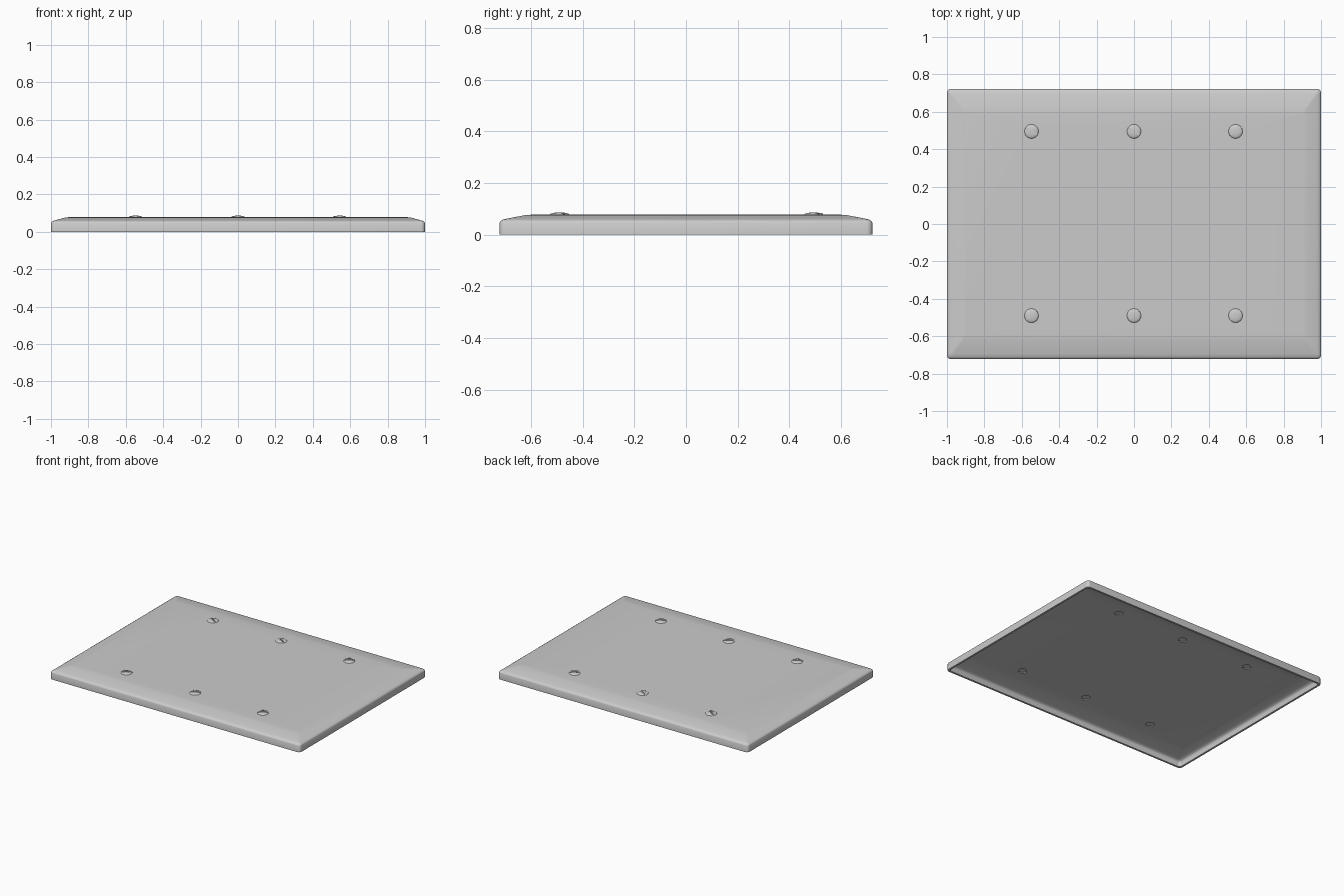
import bpy, bmesh, math
from mathutils import Matrix

if "Cube" in bpy.data.objects:
    bpy.data.objects.remove(bpy.data.objects["Cube"])

HOLES = [(x, y) for y in (0.495, -0.49) for x in (-0.548, 0.0, 0.543)]
SLOT_ANGLES = [-32, -32, 32, 32, 32, 32]
T = 0.014  # sheet thickness

gray = bpy.data.materials.new("light_gray")
gray.diffuse_color = (0.6, 0.6, 0.6, 1)
gray.use_nodes = True
gray.node_tree.nodes["Principled BSDF"].inputs["Base Color"].default_value = gray.diffuse_color


def make_object(name, bm):
    bmesh.ops.recalc_face_normals(bm, faces=bm.faces)
    mesh = bpy.data.meshes.new(name)
    bm.to_mesh(mesh)
    bm.free()
    mesh.materials.append(gray)
    obj = bpy.data.objects.new(name, mesh)
    bpy.context.collection.objects.link(obj)
    return obj


def activate(obj):
    bpy.ops.object.select_all(action='DESELECT')
    obj.select_set(True)
    bpy.context.view_layer.objects.active = obj


def cut(obj, cutter):
    activate(obj)
    mod = obj.modifiers.new("cut", 'BOOLEAN')
    mod.operation = 'DIFFERENCE'
    mod.solver = 'EXACT'
    mod.object = cutter
    bpy.ops.object.modifier_apply(modifier=mod.name)
    bpy.data.objects.remove(cutter, do_unlink=True)


def smooth(obj, degrees):
    activate(obj)
    bpy.ops.object.shade_smooth_by_angle(angle=math.radians(degrees))


def rounded_ring(bm, hx, hy, r, z, steps=5):
    """Rounded rectangle loop of vertices."""
    verts = []
    for i, (sx, sy) in enumerate([(1, 1), (-1, 1), (-1, -1), (1, -1)]):
        for k in range(steps + 1):
            a = math.pi / 2 * (i + k / steps)
            verts.append(bm.verts.new((sx * (hx - r) + r * math.cos(a),
                                       sy * (hy - r) + r * math.sin(a), z)))
    return verts


# Plate: hollow shell, outer skin then inner skin
outer = [(1.0, 0.722, 0.022, 0.0), (1.0, 0.722, 0.022, 0.046),
         (0.997, 0.719, 0.020, 0.052), (0.988, 0.710, 0.016, 0.058),
         (0.975, 0.695, 0.012, 0.062), (0.925, 0.625, 0.008, 0.0755),
         (0.905, 0.595, 0.006, 0.078)]
inner = [(hx - T, hy - T, max(r - T * 0.5, 0.003), max(z - T, 0.0))
         for hx, hy, r, z in outer]
bm = bmesh.new()
loops = [rounded_ring(bm, *p) for p in reversed(inner)]
loops += [rounded_ring(bm, *p) for p in outer]
for a, b in zip(loops, loops[1:]):
    n = len(a)
    for i in range(n):
        bm.faces.new((a[i], a[(i + 1) % n], b[(i + 1) % n], b[i]))
bm.faces.new(loops[0])
bm.faces.new(loops[-1])
plate = make_object("wall_plate", bm)

# Screw holes through the plate
bm = bmesh.new()
for x, y in HOLES:
    bmesh.ops.create_cone(bm, cap_ends=True, segments=32, radius1=0.028,
                          radius2=0.028, depth=0.1,
                          matrix=Matrix.Translation((x, y, 0.075)))
cut(plate, make_object("hole_cutter", bm))
smooth(plate, 35)

# Screws: domed heads, each with a slot
PROFILE = [(0.036, 0.070), (0.0375, 0.078), (0.035, 0.0812),
           (0.027, 0.0838), (0.015, 0.0856), (0.006, 0.086)]
for i, ((x, y), angle) in enumerate(zip(HOLES, SLOT_ANGLES)):
    bm = bmesh.new()
    seg = 32
    rings = [[bm.verts.new((r * math.cos(2 * math.pi * k / seg),
                            r * math.sin(2 * math.pi * k / seg), z))
              for k in range(seg)] for r, z in PROFILE]
    for a, b in zip(rings, rings[1:]):
        for k in range(seg):
            bm.faces.new((a[k], a[(k + 1) % seg], b[(k + 1) % seg], b[k]))
    bm.faces.new(rings[0])
    bm.faces.new(rings[-1])
    screw = make_object(f"screw_{i + 1}", bm)

    bm = bmesh.new()
    bmesh.ops.create_cube(bm, size=1, matrix=Matrix.Translation((0, 0, 0.0895))
                          @ Matrix.Rotation(math.radians(angle), 4, 'Z')
                          @ Matrix.Diagonal((0.1, 0.009, 0.02, 1)))
    cut(screw, make_object("slot_cutter", bm))
    screw.location = (x, y, 0)
    smooth(screw, 40)
